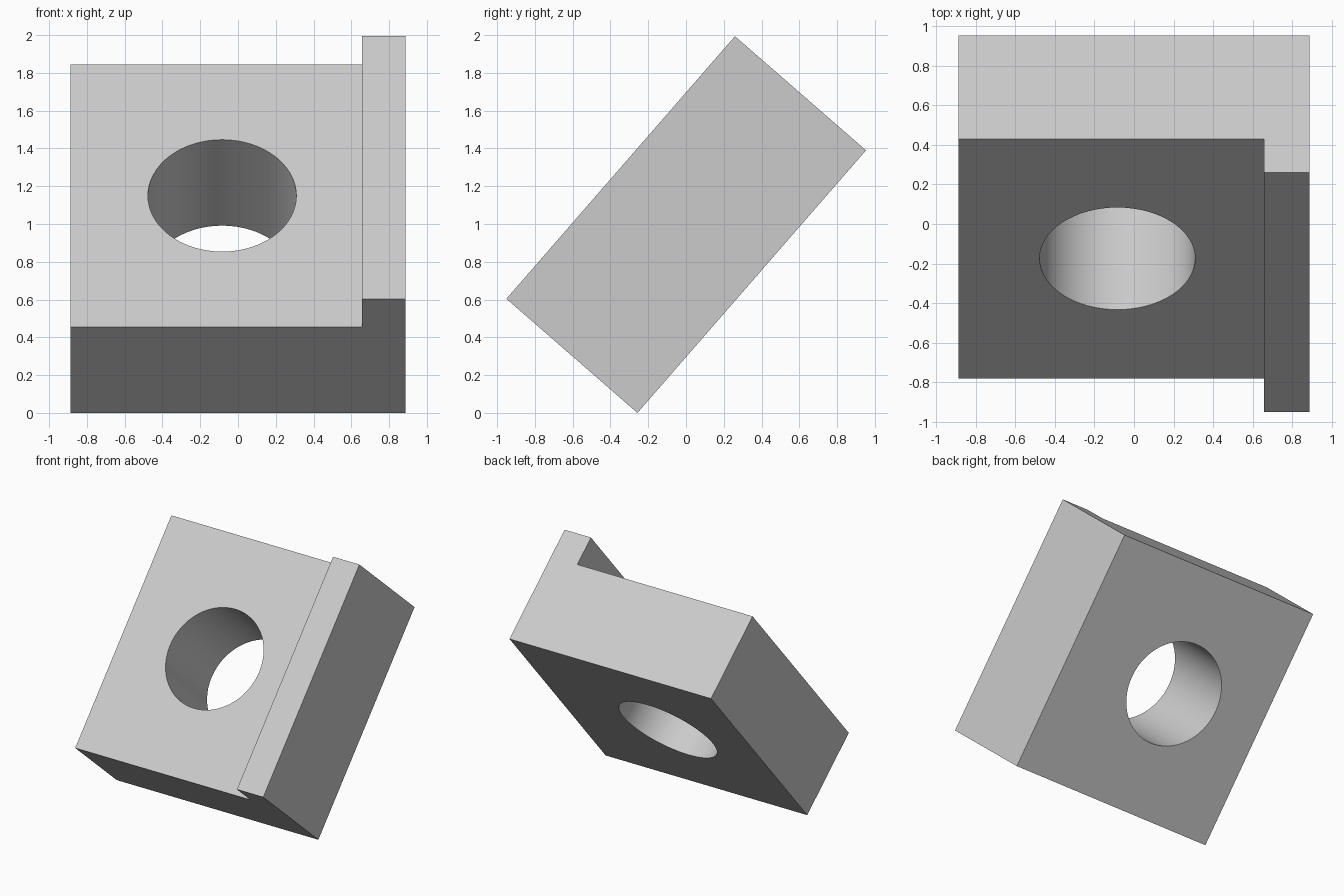
import bpy, bmesh
from math import radians
from mathutils import Matrix, Vector

cube = bpy.data.objects.get("Cube")
if cube:
    bpy.data.objects.remove(cube, do_unlink=True)

HALF_WIDTH, LIP_X = 0.888, 0.656
LENGTH, BODY_T, LIP_T = 1.843, 0.693, 0.92
HOLE_X, HOLE_R = -0.084, 0.393
TILT = radians(48.96)

grey = bpy.data.materials.new("light grey")
grey.use_nodes = True
colour = (0.6, 0.6, 0.6, 1)
grey.diffuse_color = colour
grey.node_tree.nodes["Principled BSDF"].inputs["Base Color"].default_value = colour


def add_object(name, bm):
    bmesh.ops.recalc_face_normals(bm, faces=bm.faces)
    mesh = bpy.data.meshes.new(name)
    bm.to_mesh(mesh)
    bm.free()
    mesh.materials.append(grey)
    obj = bpy.data.objects.new(name, mesh)
    bpy.context.collection.objects.link(obj)
    return obj


# Block with a raised side lip: stepped profile extruded along its length
profile = [(-HALF_WIDTH, 0), (HALF_WIDTH, 0), (HALF_WIDTH, LIP_T),
           (LIP_X, LIP_T), (LIP_X, BODY_T), (-HALF_WIDTH, BODY_T)]
bm = bmesh.new()
base = bm.faces.new([bm.verts.new((x, 0, z)) for x, z in profile])
extruded = bmesh.ops.extrude_face_region(bm, geom=[base])["geom"]
bmesh.ops.translate(bm, vec=(0, LENGTH, 0),
                    verts=[v for v in extruded if isinstance(v, bmesh.types.BMVert)])
block = add_object("lipped_block", bm)

# Round through hole
bm = bmesh.new()
bmesh.ops.create_cone(bm, cap_ends=True, segments=64, radius1=HOLE_R, radius2=HOLE_R,
                      depth=2, matrix=Matrix.Translation((HOLE_X, LENGTH / 2, BODY_T / 2)))
cutter = add_object("hole_cutter", bm)
cutter.hide_render = True

bpy.ops.object.select_all(action="DESELECT")
bpy.context.view_layer.objects.active = block
block.select_set(True)
cut = block.modifiers.new("hole", "BOOLEAN")
cut.operation = "DIFFERENCE"
cut.solver = "EXACT"
cut.object = cutter
bpy.ops.object.modifier_apply(modifier=cut.name)
bpy.data.objects.remove(cutter, do_unlink=True)

# Tilt the block to stand on its lower back edge
block.data.transform(Matrix.Translation(Vector((0, -0.257, 0))) @ Matrix.Rotation(TILT, 4, "X"))
bpy.ops.object.shade_smooth_by_angle(angle=radians(30))
